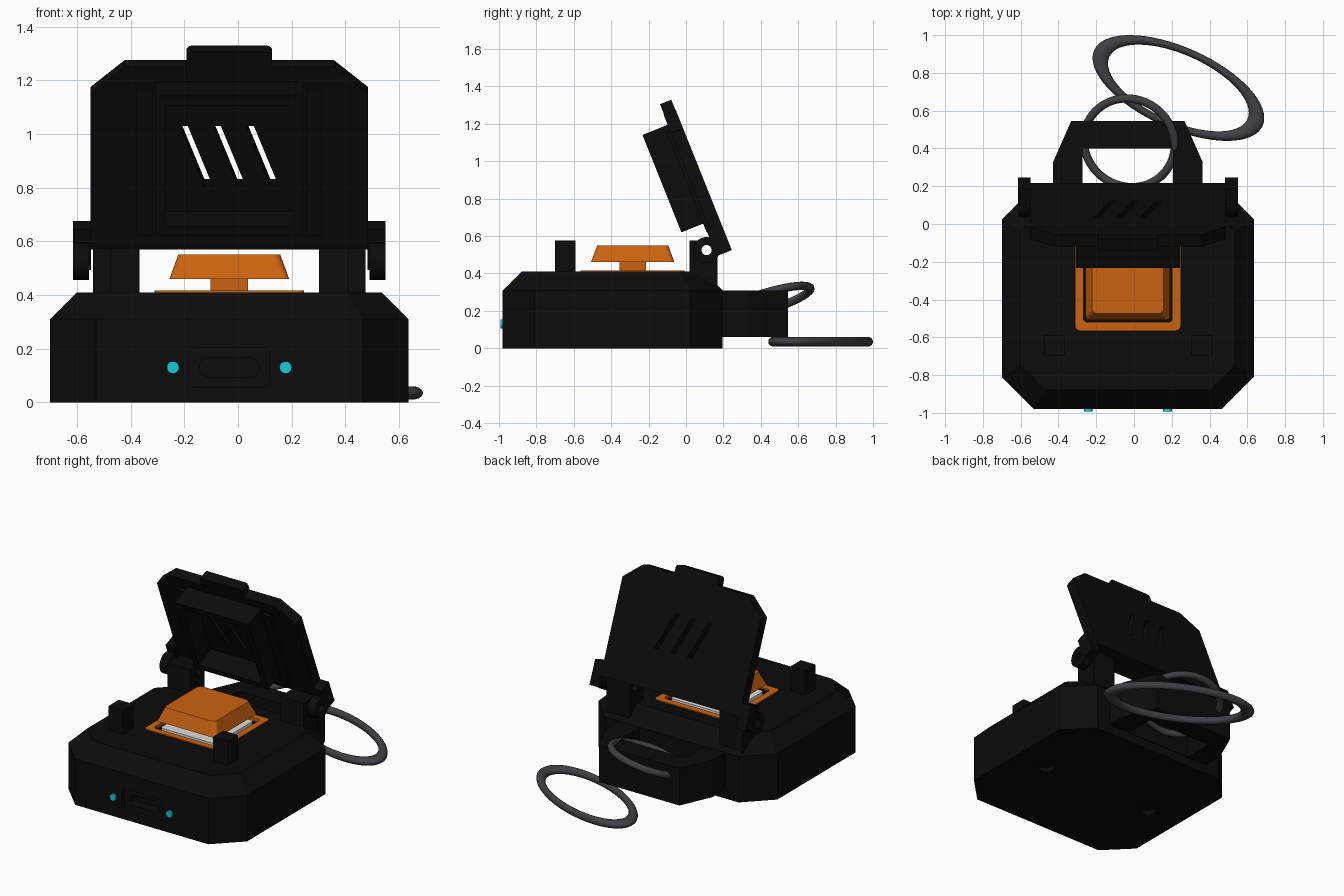
import bpy, bmesh, math
from mathutils import Matrix, Vector

if "Cube" in bpy.data.objects:
    bpy.data.objects.remove(bpy.data.objects["Cube"])

CX = -0.0325          # centre line of the case
KY = -0.285           # centre of the key


def material(name, rgb):
    m = bpy.data.materials.new(name)
    m.diffuse_color = (*rgb, 1)
    m.use_nodes = True
    m.node_tree.nodes["Principled BSDF"].inputs["Base Color"].default_value = m.diffuse_color
    return m


BLACK = material("black plastic", (0.0035, 0.0035, 0.0035))
ORANGE = material("orange plastic", (0.60, 0.125, 0.005))
WHITE = material("off white plastic", (0.75, 0.73, 0.68))
CYAN = material("cyan light", (0.006, 0.60, 0.70))
GREY = material("dark grey metal", (0.05, 0.05, 0.06))


def loft(name, rings, mat, matrix=None):
    """Closed solid through rings with equal point counts."""
    bm = bmesh.new()
    loops = [[bm.verts.new(p) for p in r] for r in rings]
    n = len(loops[0])
    for a, b in zip(loops, loops[1:]):
        for i in range(n):
            bm.faces.new((a[i], a[(i + 1) % n], b[(i + 1) % n], b[i]))
    bm.faces.new(loops[0][::-1])
    bm.faces.new(loops[-1])
    bmesh.ops.recalc_face_normals(bm, faces=bm.faces)
    if matrix:
        bm.transform(matrix)
    me = bpy.data.meshes.new(name)
    bm.to_mesh(me)
    bm.free()
    ob = bpy.data.objects.new(name, me)
    me.materials.append(mat)
    bpy.context.collection.objects.link(ob)
    return ob


def box(name, x, y, z, mat, matrix=None):
    pts = [(x[0], y[0]), (x[1], y[0]), (x[1], y[1]), (x[0], y[1])]
    return loft(name, [[(a, b, h) for a, b in pts] for h in z], mat, matrix)


def octagon(x, y, cut, z):
    (x0, x1), (y0, y1) = x, y
    return [(x0 + cut, y0, z), (x1 - cut, y0, z), (x1, y0 + cut, z), (x1, y1 - cut, z),
            (x1 - cut, y1, z), (x0 + cut, y1, z), (x0, y1 - cut, z), (x0, y0 + cut, z)]


def rounded(hx, hy, r, steps=4):
    pts = []
    for k, (sx, sy) in enumerate([(1, 1), (-1, 1), (-1, -1), (1, -1)]):
        for i in range(steps + 1):
            a = math.pi / 2 * (k + i / steps)
            pts.append((sx * (hx - r) + r * math.cos(a), sy * (hy - r) + r * math.sin(a)))
    return pts


def square_ring(h, r, z):
    return [(CX + a, KY + b, z) for a, b in rounded(h, h, r)]


def rod(name, axis, centre, r, length, mat, n=24):
    rings = []
    for s in (-length / 2, length / 2):
        ring = []
        for i in range(n):
            a = 2 * math.pi * i / n
            c, d = r * math.cos(a), r * math.sin(a)
            p = {"x": (s, c, d), "y": (c, s, d), "z": (c, d, s)}[axis]
            ring.append(tuple(Vector(p) + Vector(centre)))
        rings.append(ring)
    return loft(name, rings, mat)


def cut(ob, cutter):
    bpy.context.view_layer.objects.active = ob
    mod = ob.modifiers.new("cut", "BOOLEAN")
    mod.operation, mod.object, mod.solver = "DIFFERENCE", cutter, "EXACT"
    bpy.ops.object.modifier_apply(modifier=mod.name)
    bpy.data.objects.remove(cutter)


# Case with cut corners and a sloped shoulder
X, Y = (-0.70, 0.635), (-0.98, 0.195)
case = loft("case", [octagon(X, Y, 0.17, 0), octagon(X, Y, 0.17, 0.31),
                     octagon((X[0] + .1, X[1] - .1), (Y[0] + .1, Y[1] - .1), 0.13, 0.41)], BLACK)
cut(case, loft("well_cutter", [square_ring(0.235, 0.02, z) for z in (0.28, 0.5)], BLACK))
for hx, hz, depth in ((0.15, 0.075, 0.03), (0.11, 0.035, 0.10)):
    port = [[(CX + a, y, 0.13 + b) for a, b in rounded(hx, hz, 0.03)] for y in (-1.05, -0.98 + depth)]
    cut(case, loft("port_cutter", port, BLACK))
for s in (-1, 1):
    cut(case, rod("screw_cutter", "z", (CX + s * 0.42, -0.4, 0), 0.05, 0.06, BLACK))

# Orange frame around the key well
frame = loft("key_frame", [square_ring(0.278, 0.025, z) for z in (0.39, 0.416)], ORANGE)
cut(frame, loft("frame_cutter", [square_ring(0.235, 0.02, z) for z in (0.3, 0.5)], BLACK))

# Switch, stem and tapered key cap
loft("switch_body", [square_ring(0.205, 0.015, z) for z in (0.27, 0.412)], WHITE)
box("key_stem", (CX - 0.07, CX + 0.07), (KY - 0.07, KY + 0.07), (0.40, 0.48), ORANGE)
loft("key_cap", [square_ring(0.223, 0.02, 0.46), square_ring(0.19, 0.03, 0.55)], ORANGE)

# Indicator lights
for side, s in (("left", -1), ("right", 1)):
    rod(side + "_light", "y", (CX + s * 0.21, -0.98, 0.13), 0.023, 0.024, CYAN)

# Posts, hinge pins holes and lid arms
lid_m = Matrix.Translation((0, 0.245, 0.525)) @ Matrix.Rotation(math.atan2(0.32, 0.80), 4, "X")
for side, s in (("left", -1), ("right", 1)):
    def span(a, b):
        return sorted((CX + s * a, CX + s * b))
    box(side + "_front_post", span(0.335, 0.445), (-0.70, -0.59), (0.39, 0.575), BLACK)
    post = box(side + "_hinge_post", span(0.335, 0.508), (0.02, 0.168), (0.29, 0.575), BLACK)
    arm = box(side + "_lid_arm", span(0.515, 0.582), (-0.087, 0), (0, 0.162), BLACK, lid_m)
    knuckle = rod(side + "_lid_knuckle", "x", (CX + s * 0.552, 0.11, 0.525), 0.07, 0.06, BLACK)
    for ob in (post, arm, knuckle):
        cut(ob, rod("pin_cutter", "x", (CX + s * 0.45, 0.11, 0.525), 0.027, 0.5, BLACK))

# Lid panel with cut upper corners and slanted vents
outline = [(-0.5175, 0.075), (0.5175, 0.075), (0.5175, 0.70),
           (0.39, 0.808), (-0.39, 0.808), (-0.5175, 0.70)]
panel = loft("lid_panel", [[(CX + a, y, u) for a, u in outline] for y in (-0.07, 0)], BLACK, lid_m)
for k in range(3):
    dx = 0.123 * k
    slot = [(-0.218, 0.572), (-0.187, 0.572), (-0.094, 0.33), (-0.125, 0.33)]
    cut(panel, loft("vent_cutter", [[(a + dx, y, u) for a, u in slot] for y in (-0.2, 0.1)], BLACK, lid_m))
tab = [(CX + a, 0.79 + b) for a, b in rounded(0.16, 0.077, 0.02)]
loft("lid_tab", [[(a, y, u) for a, u in tab] for y in (-0.067, -0.002)], BLACK, lid_m)

# Hollow rim inside the lid, with low ribs beside it
rim = box("lid_rim", (CX - 0.275, CX + 0.275), (-0.215, -0.065), (0.188, 0.749), BLACK, lid_m)
cut(rim, box("rim_cutter", (CX - 0.235, CX + 0.235), (-0.3, 0.0), (0.228, 0.709), BLACK, lid_m))
for side, s in (("left", -1), ("right", 1)):
    x = sorted((CX + s * 0.285, CX + s * 0.345))
    box(side + "_lid_rib", x, (-0.09, -0.06), (0.14, 0.72), BLACK, lid_m)

# Strap lug at the back
lug_pts = [(-0.395, 0.15), (0.395, 0.15), (0.395, 0.33), (0.30, 0.545), (-0.30, 0.545), (-0.395, 0.33)]
lug = loft("strap_lug", [[(CX + a, b, z) for a, b in lug_pts] for z in (0.06, 0.31)], BLACK)
cut(lug, box("lug_cutter", (CX - 0.24, CX + 0.24), (0.20, 0.40), (0, 0.5), BLACK))


# Key rings
def ring(name, major, minor, loc, rot, scale):
    bpy.ops.mesh.primitive_torus_add(major_radius=major, minor_radius=minor, major_segments=64,
                                     minor_segments=14, location=loc, rotation=rot)
    ob = bpy.context.object
    ob.name, ob.scale = name, scale
    ob.data.materials.append(GREY)
    bpy.ops.object.shade_smooth()


ring("lug_ring", 0.245, 0.022, (-0.025, 0.43, 0.25), (0.29, -0.2, 0), (1, 1, 1))
ring("loose_ring", 0.91, 0.09, (0.235, 0.72, 0.035), (0, 0, math.radians(-24.2)), (0.489, 0.2145, 0.28))
